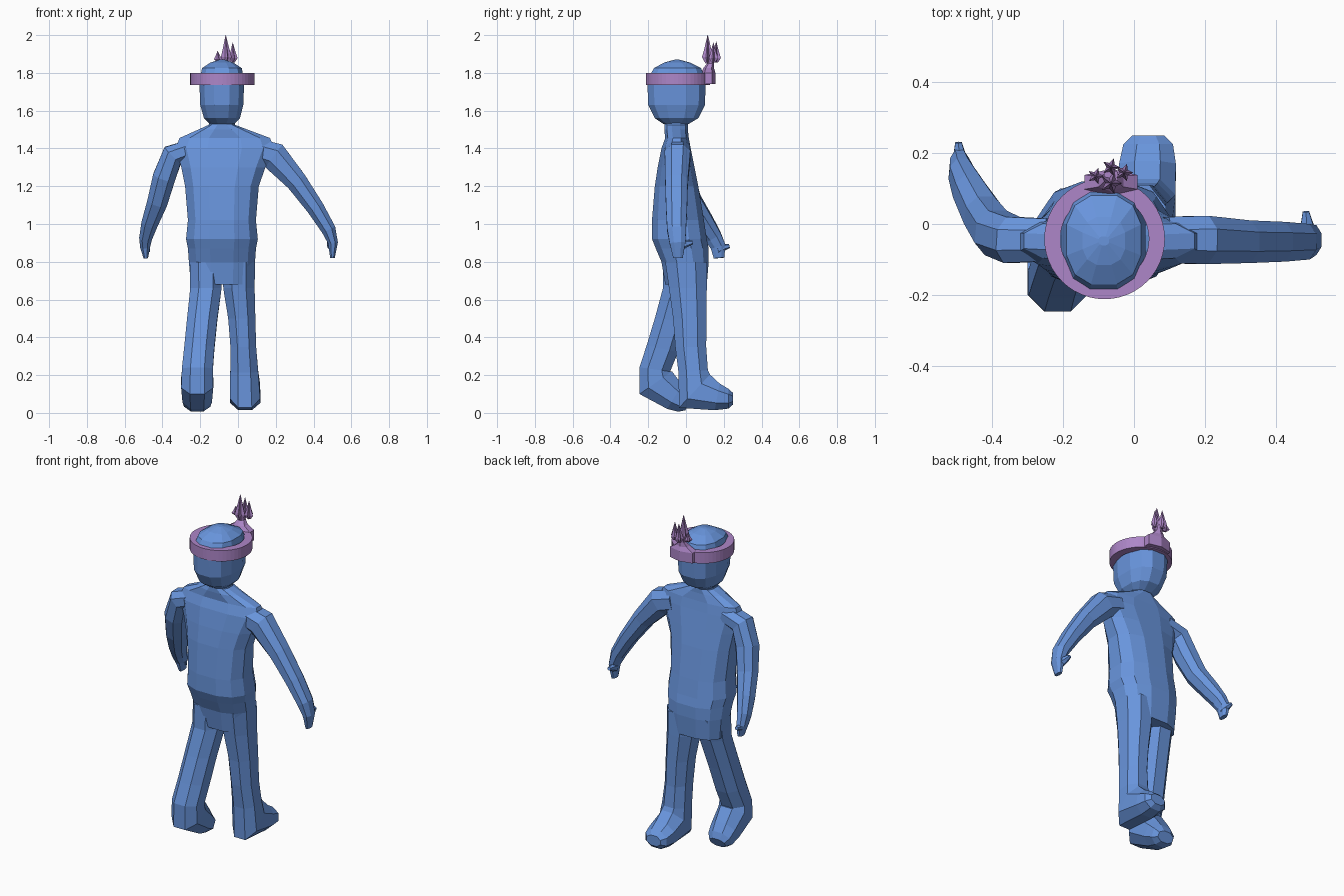
import bpy
from math import pi, cos, sin, radians
from mathutils import Vector


def material(name, rgb):
    m = bpy.data.materials.new(name)
    m.diffuse_color = (*rgb, 1)
    return m


BLUE = material("blue", (0.14, 0.30, 0.72))
PURPLE = material("purple", (0.42, 0.24, 0.58))


def build(name, rings, mat, closed=False):
    """Skin a list of equal-length point rings; cap the ends unless closed."""
    n, m = len(rings[0]), len(rings)
    verts = [p for r in rings for p in r]
    faces = []
    for i in range(m if closed else m - 1):
        a, b = i * n, ((i + 1) % m) * n
        faces += [(a + k, a + (k + 1) % n, b + (k + 1) % n, b + k) for k in range(n)]
    if not closed:
        faces += [tuple(range(n))[::-1], tuple(range((m - 1) * n, m * n))]
    me = bpy.data.meshes.new(name)
    me.from_pydata(verts, [], faces)
    import bmesh
    bm = bmesh.new()
    bm.from_mesh(me)
    bmesh.ops.recalc_face_normals(bm, faces=bm.faces)
    bm.to_mesh(me)
    bm.free()
    me.materials.append(mat)
    ob = bpy.data.objects.new(name, me)
    bpy.context.collection.objects.link(ob)
    return ob


def oval(c, u, v, n=8, power=0.9):
    """Slightly squared oval round c with half-axis vectors u and v."""
    f = lambda t: (abs(t) ** power) * (1 if t > 0 else -1)
    top = f(cos(pi / n))
    c, u, v = Vector(c), Vector(u), Vector(v)
    angles = [2 * pi * (k + 0.5) / n for k in range(n)]
    return [c + u * f(cos(a)) / top + v * f(sin(a)) / top for a in angles]


def upright(name, sections, n=12, power=0.8):
    """Sections: z, x min, x max, y min, y max."""
    build(name, [oval(((a + b) / 2, (c + d) / 2, z), ((b - a) / 2, 0, 0),
                      (0, (d - c) / 2, 0), n, power)
                 for z, a, b, c, d in sections], BLUE)


# torso with shirt hem and neck
upright("torso", [
    (0.68, -0.25, 0.08, -0.11, 0.11),
    (0.80, -0.26, 0.09, -0.13, 0.12),
    (0.87, -0.265, 0.095, -0.16, 0.12),
    (0.92, -0.275, 0.105, -0.18, 0.11),
    (1.02, -0.265, 0.095, -0.18, 0.095),
    (1.20, -0.28, 0.11, -0.165, 0.065),
    (1.30, -0.30, 0.145, -0.15, 0.045),
    (1.40, -0.33, 0.19, -0.13, 0.025),
    (1.455, -0.31, 0.17, -0.11, 0.015),
    (1.50, -0.21, 0.05, -0.115, 0.01),
    (1.525, -0.155, -0.015, -0.115, 0.01),
    (1.57, -0.15, -0.02, -0.11, 0.005)])

# head
upright("head", [
    (1.53, -0.15, -0.02, -0.12, 0.015),
    (1.56, -0.18, 0.01, -0.165, 0.065),
    (1.63, -0.20, 0.028, -0.20, 0.10),
    (1.76, -0.205, 0.033, -0.205, 0.105),
    (1.825, -0.19, 0.02, -0.17, 0.08),
    (1.855, -0.145, -0.025, -0.115, 0.02),
    (1.87, -0.10, -0.07, -0.06, -0.035)])


# legs and feet: x, y, z, half width, half depth, pitch of the section
def leg(name, sections):
    build(name, [oval((x, y, z), (a, 0, 0),
                      (0, b * cos(radians(p)), b * sin(radians(p))))
                 for x, y, z, a, b, p in sections], BLUE)


leg("right_leg", [
    (0.005, 0.00, 0.80, 0.085, 0.11, 0),
    (0.005, 0.01, 0.66, 0.083, 0.10, 0),
    (0.02, 0.02, 0.50, 0.072, 0.088, 0),
    (0.028, 0.025, 0.35, 0.068, 0.082, 0),
    (0.033, 0.038, 0.22, 0.074, 0.078, 5),
    (0.037, 0.045, 0.115, 0.08, 0.12, 47),
    (0.038, 0.165, 0.085, 0.08, 0.072, 80),
    (0.04, 0.225, 0.075, 0.07, 0.052, 90),
    (0.04, 0.25, 0.075, 0.045, 0.03, 90)])
leg("left_leg", [
    (-0.17, -0.01, 0.80, 0.085, 0.11, 0),
    (-0.17, -0.03, 0.66, 0.083, 0.092, 0),
    (-0.19, -0.08, 0.49, 0.08, 0.085, -10),
    (-0.205, -0.125, 0.34, 0.08, 0.085, -12),
    (-0.215, -0.165, 0.23, 0.082, 0.082, -8),
    (-0.216, -0.16, 0.16, 0.085, 0.105, 35),
    (-0.216, -0.06, 0.085, 0.078, 0.075, 58),
    (-0.216, -0.015, 0.055, 0.07, 0.055, 62),
    (-0.216, 0.01, 0.04, 0.05, 0.03, 62)])


# arms: centre, half size across y, half size the other way
def limb(name, sections, ref=(0, 1, 0), n=8):
    pts = [Vector(s[:3]) for s in sections]
    rings = []
    for i, s in enumerate(sections):
        t = (pts[min(i + 1, len(pts) - 1)] - pts[max(i - 1, 0)]).normalized()
        u = Vector(ref)
        u = (u - t * u.dot(t)).normalized()
        rings.append(oval(pts[i], u * s[3], t.cross(u) * s[4], n))
    build(name, rings, BLUE)


limb("right_arm", [
    (0.09, -0.045, 1.39, 0.065, 0.065),
    (0.19, -0.045, 1.36, 0.068, 0.075),
    (0.31, -0.05, 1.225, 0.06, 0.056),
    (0.41, -0.05, 1.085, 0.056, 0.046),
    (0.48, -0.05, 0.97, 0.05, 0.038),
    (0.503, -0.045, 0.90, 0.042, 0.026),
    (0.50, -0.042, 0.82, 0.025, 0.012)])
limb("left_arm", [
    (-0.24, -0.045, 1.40, 0.06, 0.05),
    (-0.345, -0.045, 1.365, 0.065, 0.06),
    (-0.39, -0.025, 1.25, 0.065, 0.06),
    (-0.425, 0.025, 1.12, 0.058, 0.054),
    (-0.465, 0.095, 1.01, 0.052, 0.044),
    (-0.488, 0.145, 0.93, 0.045, 0.034),
    (-0.492, 0.17, 0.88, 0.04, 0.026),
    (-0.488, 0.175, 0.82, 0.028, 0.012)])
for side, x, y, z in (("right", 0.495, -0.03, 0.885), ("left", -0.485, 0.165, 0.865)):
    limb(side + "_thumb", [(x, y, z, 0.02, 0.022),
                           (x - 0.008, y + 0.035, z + 0.012, 0.016, 0.016),
                           (x - 0.01, y + 0.065, z + 0.018, 0.009, 0.009)],
         ref=(1, 0, 0), n=6)

# headband
CX, CY = -0.083, -0.042
build("headband", [[Vector((CX + r * cos(a), CY + r * sin(a), z))
                    for r, z in ((0.17, 1.735), (0.17, 1.80), (0.125, 1.80), (0.125, 1.735))]
                   for a in (2 * pi * k / 48 for k in range(48))], PURPLE, closed=True)

# ornament mount and stem
build("ornament_mount", [oval((-0.065, y, z), (a, 0, 0), (0, b, 0), 6)
                         for y, z, a, b in ((0.118, 1.74, 0.075, 0.033),
                                            (0.118, 1.80, 0.075, 0.033),
                                            (0.12, 1.825, 0.035, 0.025),
                                            (0.13, 1.85, 0.018, 0.016),
                                            (0.135, 1.88, 0.02, 0.018))], PURPLE)


# star-shaped spikes
def spike(name, x, y, z0, z1, r):
    rings = []
    for h, s in ((0, 0.4), (0.22, 1), (0.5, 0.62), (1, 0.04)):
        ring = []
        for k in range(10):
            q = r * s * (1 if k % 2 == 0 else 0.5)
            ring.append(Vector((x + q * cos(pi * k / 5), y + q * sin(pi * k / 5),
                                z0 + (z1 - z0) * h)))
        rings.append(ring)
    build(name, rings, PURPLE)


for i, s in enumerate(((-0.065, 0.115, 1.85, 2.0, 0.032),
                       (-0.028, 0.145, 1.855, 1.96, 0.026),
                       (-0.065, 0.16, 1.855, 1.965, 0.026),
                       (-0.108, 0.135, 1.86, 1.915, 0.024))):
    spike(f"ornament_spike_{i + 1}", *s)
